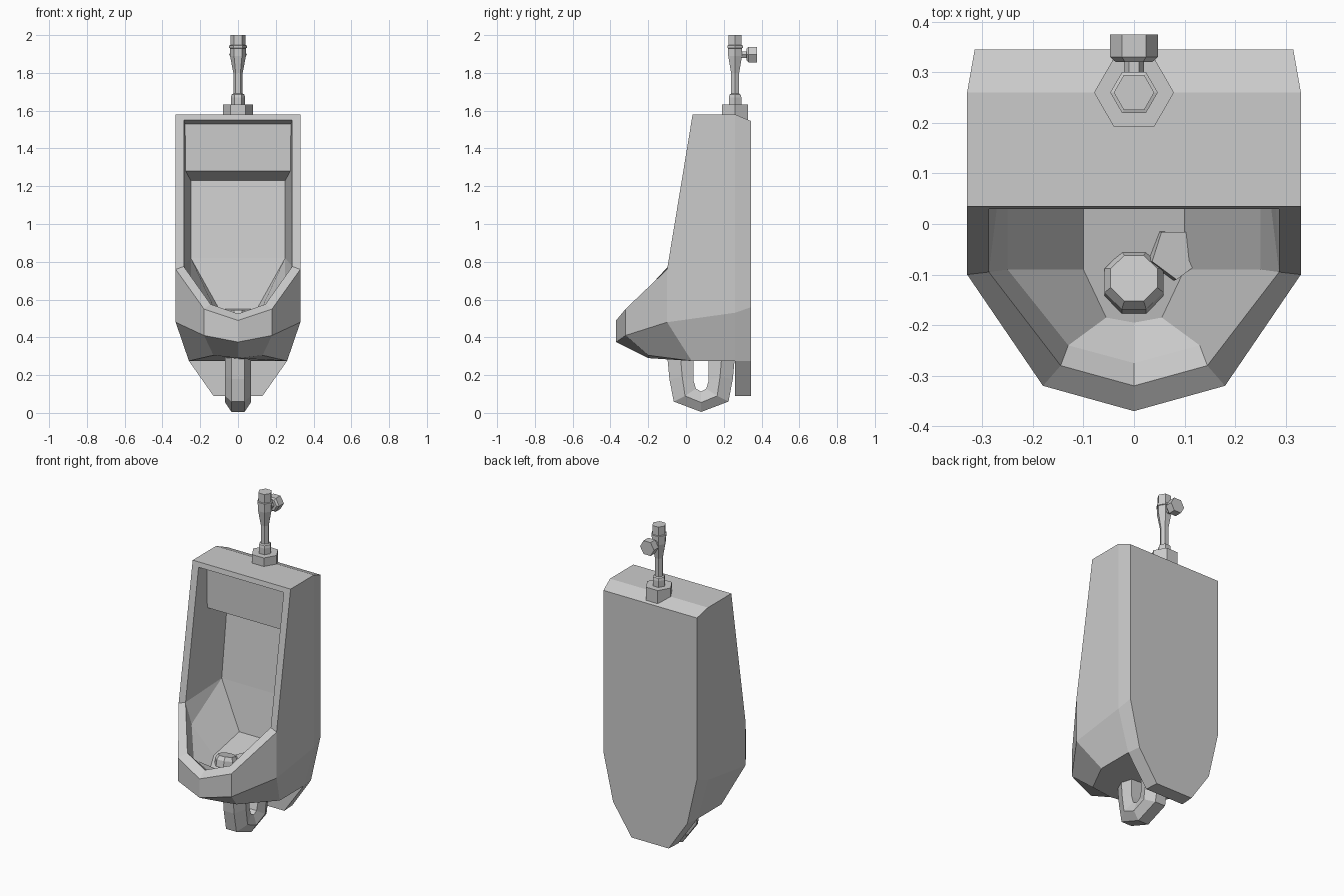
import bpy, bmesh, math
from mathutils import Matrix, Vector

if "Cube" in bpy.data.objects:
    bpy.data.objects.remove(bpy.data.objects["Cube"])


def finish(bm, name):
    bmesh.ops.remove_doubles(bm, verts=bm.verts, dist=0.0005)
    bmesh.ops.recalc_face_normals(bm, faces=bm.faces)
    me = bpy.data.meshes.new(name)
    bm.to_mesh(me)
    bm.free()
    ob = bpy.data.objects.new(name, me)
    bpy.context.collection.objects.link(ob)
    return ob


def face(bm, pts):
    """Add a face and its mirror image across x = 0."""
    for s in (1, -1):
        bm.faces.new([bm.verts.new((s * x, y, z)) for x, y, z in pts])


def strip(bm, a, b):
    for i in range(len(a) - 1):
        face(bm, [a[i], a[i + 1], b[i + 1], b[i]])


def mid(p):
    return (0, p[1], p[2])


def lathe(name, rings, sides, place, phase=0.0):
    """Stack of (radius, height) rings around the local z axis."""
    bm = bmesh.new()
    loops = [[bm.verts.new(place @ Vector((r * math.cos(phase + math.tau * i / sides),
                                           r * math.sin(phase + math.tau * i / sides), h)))
              for i in range(sides)] for r, h in rings]
    for a, b in zip(loops, loops[1:]):
        for i in range(sides):
            j = (i + 1) % sides
            bm.faces.new((a[i], a[j], b[j], b[i]))
    bm.faces.new(loops[0][::-1])
    bm.faces.new(loops[-1])
    return finish(bm, name)


# Body: half loops, mirrored while building
rim = [(0, .035, 1.58), (.33, .035, 1.58), (.33, -.10, .76), (.18, -.32, .55), (0, -.37, .49)]
lip = [(0, .03, 1.55), (.287, .03, 1.55), (.287, -.095, .775), (.145, -.28, .575), (0, -.32, .525)]
belly = [(.33, .26, .53), (.33, -.10, .48), (.18, -.32, .41), (0, -.37, .375)]
base = [(.26, .26, .275), (.26, .03, .275), (.13, -.20, .305), (0, -.20, .29)]
edge = [(0, .26, 1.58), (.33, .26, 1.58), belly[0], base[0], (.13, .26, .09), (0, .26, .09)]
back = [(0, .345, 1.545), (.315, .345, 1.545), (.315, .345, .56),
        (.25, .345, .275), (.125, .345, .09), (0, .345, .09)]

bm = bmesh.new()
strip(bm, rim, lip)
strip(bm, rim[2:], belly[1:])
strip(bm, belly, base)
strip(bm, edge, back)
face(bm, back)
face(bm, base + [mid(base[0])])
face(bm, [rim[0], rim[1], edge[1], edge[0]])
face(bm, [edge[1], rim[1], rim[2], belly[1], belly[0]])
face(bm, [mid(base[0]), base[0], edge[4], edge[5]])

# Recess: upper panel, overhang, back wall and side wall
wall = [lip[1], (.28, .10, 1.53), (.277, .10, 1.28), (.25, .25, 1.23), (.25, .20, .82), (.10, .155, .55)]
strip(bm, wall, [mid(p) for p in wall])
face(bm, [lip[1], wall[1], wall[2], lip[2]])
face(bm, [wall[2], wall[3], wall[4], lip[2]])

# Bowl
bowl = [(.25, -.09, .65), (.13, -.24, .525), (0, -.275, .495)]
floor = [(.10, -.09, .50), (.055, -.185, .48), (0, -.195, .48)]
face(bm, [lip[2], wall[4], bowl[0]])
face(bm, [wall[4], wall[5], floor[0], bowl[0]])
strip(bm, lip[2:], bowl)
strip(bm, bowl, floor)
face(bm, [mid(wall[5]), wall[5]] + floor)
finish(bm, "urinal_body")

# Trap: U-shaped pipe, each station has outer, widest and inner points in y, z
half = [((-.10, .31), (-.03, .31), (.04, .31)),
        ((-.088, .18), (-.02, .19), (.04, .17)),
        ((-.065, .06), (-.005, .09), (.053, .128)),
        ((.08, .005), (.08, .055), (.08, .113))]
flip = [tuple((.16 - y, z) for y, z in st) for st in half[-2::-1]]
bm = bmesh.new()
sections = []
for st in half + flip:
    o, m, i = st
    sections.append([(0, *o), (.035, *o), (.068, *m), (.05, *i), (0, *i)])
for a, b in zip(sections, sections[1:]):
    strip(bm, a, b)
face(bm, sections[0])
face(bm, sections[-1])
finish(bm, "drain_trap")

# Flush pipe and valve, hexagonal
at = Matrix.Translation((0, .26, 0))
lathe("pipe_base_nut", [(.079, 1.55), (.079, 1.632)], 6, at)
lathe("flush_pipe", [(.038, 1.63), (.038, 1.67), (.034, 1.685), (.025, 1.69), (.025, 1.80),
                     (.042, 1.89), (.042, 1.93), (.047, 1.932), (.047, 1.945),
                     (.040, 1.947), (.040, 2.0)], 6, at)
to_back = Matrix.Translation((0, .26, 1.897)) @ Matrix.Rotation(-math.pi / 2, 4, 'X')
lathe("valve_knob", [(.02, 0), (.02, .06), (.036, .06), (.047, .07), (.047, .115)], 6, to_back)

# Drain cover and deodoriser block in the bowl
tilt = Matrix.Translation((0, -.12, .475)) @ Matrix.Rotation(math.radians(-12), 4, 'X')
lathe("drain_cover", [(.063, 0), (.063, .04), (.05, .062)], 8, tilt, math.pi / 8)
lean = Matrix.Translation((.077, -.058, .49)) @ Matrix.Rotation(math.radians(12), 4, 'Y')
lathe("deodoriser_block", [(.054, 0), (.052, .035)], 5, lean, math.radians(-90))
